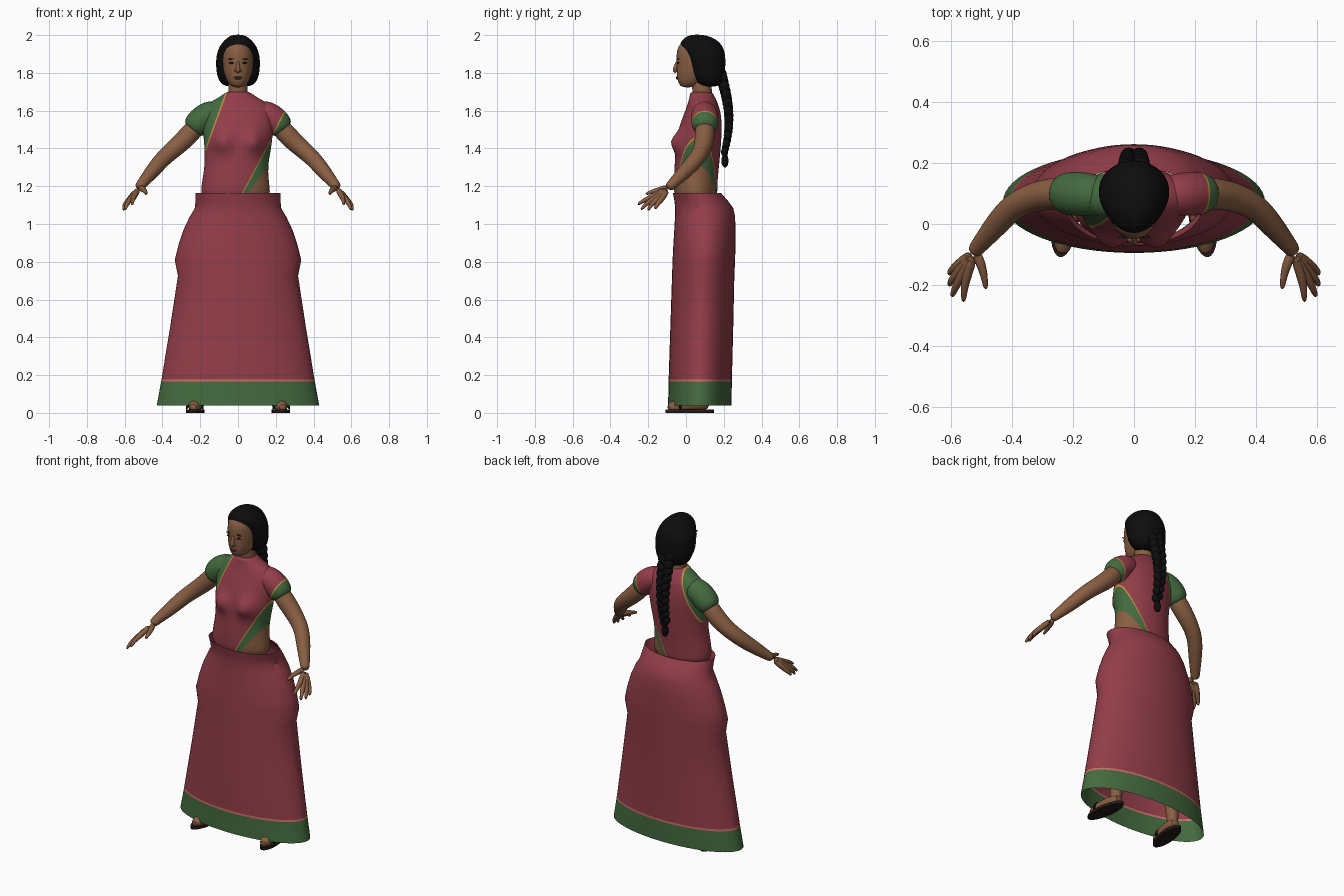
import bpy
import bmesh
from math import sin, cos, pi, exp
from mathutils import Vector, Matrix

cube = bpy.data.objects.get("Cube")
if cube:
    bpy.data.objects.remove(cube)


def material(name, r, g, b):
    m = bpy.data.materials.new(name)
    m.use_nodes = True
    m.diffuse_color = (r, g, b, 1)
    m.node_tree.nodes["Principled BSDF"].inputs["Base Color"].default_value = (r, g, b, 1)
    return m


red = material("sari red", .29, .047, .067)
green = material("border green", .058, .145, .05)
skin = material("skin brown", .25, .112, .055)
black = material("hair black", .004, .004, .004)
gold = material("gold trim", .5, .27, .05)
pink = material("pink trim", .6, .16, .13)
lip = material("lip brown", .17, .06, .04)
sole = material("sandal brown", .02, .01, .01)
CLOTH = (red, green, gold, skin, pink)
RED, GREEN, GOLD, SKIN, PINK = range(len(CLOTH))


def finish(name, bm, mats, levels=0):
    bmesh.ops.recalc_face_normals(bm, faces=bm.faces[:])
    mesh = bpy.data.meshes.new(name)
    bm.to_mesh(mesh)
    bm.free()
    obj = bpy.data.objects.new(name, mesh)
    bpy.context.collection.objects.link(obj)
    for m in mats:
        mesh.materials.append(m)
    bpy.ops.object.select_all(action='DESELECT')
    obj.select_set(True)
    bpy.context.view_layer.objects.active = obj
    if levels:
        mod = obj.modifiers.new("smooth", 'SUBSURF')
        mod.levels = levels
        bpy.ops.object.convert(target='MESH')
    bpy.ops.object.shade_smooth_by_angle()
    return obj


def skin_sections(name, sections, mats, levels, cap=True):
    bm = bmesh.new()
    loops = [[bm.verts.new(p) for p in s] for s in sections]
    n = len(loops[0])
    for a, b in zip(loops, loops[1:]):
        for i in range(n):
            j = (i + 1) % n
            bm.faces.new((a[i], a[j], b[j], b[i]))
    if cap:
        bm.faces.new(loops[0])
        bm.faces.new(loops[-1])
    return finish(name, bm, mats, levels)


def loft(name, rings, mats, segs=24, levels=2, cap=True):
    """Rings are (z, half width, front y, back y, centre x)."""
    sections = []
    for z, rx, front, back, cx in rings:
        mid, ry = (front + back) / 2, (back - front) / 2
        turns = [2 * pi * i / segs for i in range(segs)]
        sections.append([Vector((cx + rx * cos(a), mid + ry * sin(a), z)) for a in turns])
    return skin_sections(name, sections, mats, levels, cap)


def tube(name, path, radii, mats, side=1, segs=12, levels=1):
    """Round tube along a path; side -1 mirrors it to the right."""
    pts = [Vector((x * side, y, z)) for x, y, z in path]
    frame, last, sections = None, None, []
    for i, p in enumerate(pts):
        t = (pts[min(i + 1, len(pts) - 1)] - pts[max(i - 1, 0)]).normalized()
        frame = last.rotation_difference(t) @ frame if last else t.to_track_quat('Z', 'Y')
        last = t
        turns = [2 * pi * k / segs for k in range(segs)]
        sections.append([p + frame @ Vector((cos(a), sin(a), 0)) * radii[i] for a in turns])
    return skin_sections(name, sections, mats, levels)


def blobs(name, items, mat):
    """Ellipsoids given as (location, scale, roll about y)."""
    bm = bmesh.new()
    for loc, scale, roll in items:
        m = Matrix.Translation(loc) @ Matrix.Rotation(roll, 4, 'Y') @ Matrix.Diagonal((*scale, 1))
        bmesh.ops.create_uvsphere(bm, u_segments=16, v_segments=10, radius=1, matrix=m)
    return finish(name, bm, [mat])


def paint(obj, cuts, rule):
    """Cut along (x, z, slope) lines, slope None being level, then colour faces."""
    bm = bmesh.new()
    bm.from_mesh(obj.data)
    for x, z, slope in cuts:
        normal = (0, 0, 1) if slope is None else (1, 0, -slope)
        bmesh.ops.bisect_plane(bm, geom=bm.verts[:] + bm.edges[:] + bm.faces[:],
                               plane_co=(x, 0, z), plane_no=normal)
    for f in bm.faces:
        c = f.calc_center_median()
        f.material_index = rule(c.x, c.z)
    bm.to_mesh(obj.data)
    bm.free()


def beyond(line, x, z):
    return x - line[0] - line[2] * (z - line[1])


# Skirt with coloured hem
skirt = loft("skirt", [
    (.04, .43, -.095, .24, 0), (.165, .407, -.092, .243, 0), (.177, .405, -.092, .243, 0),
    (.45, .36, -.083, .25, 0), (.725, .318, -.074, .256, 0), (.81, .335, -.071, .26, 0),
    (.89, .315, -.067, .262, 0), (.97, .288, -.062, .262, 0), (1.04, .255, -.058, .26, 0),
    (1.085, .228, -.057, .25, 0), (1.125, .225, -.062, .22, 0), (1.165, .225, -.07, .185, 0),
], CLOTH, segs=64, levels=0, cap=False)
paint(skirt, [], lambda x, z: GREEN if z < .165 else PINK if z < .177 else RED)

# Torso with blouse, bare waist and diagonal drape
torso = loft("torso", [
    (1.1, .19, -.06, .17, -.01), (1.2, .183, -.067, .165, -.015), (1.3, .167, -.062, .175, -.01),
    (1.4, .178, -.056, .185, 0), (1.48, .186, -.045, .19, 0), (1.55, .192, -.025, .19, 0),
    (1.61, .19, 0, .18, 0), (1.65, .145, .012, .165, 0), (1.675, .09, .02, .15, 0),
    (1.705, .062, .02, .14, 0),
], CLOTH)
for v in torso.data.vertices:
    if v.co.y < .06:
        d = (abs(v.co.x) - .085) ** 2 + (v.co.z - 1.435) ** 2
        v.co.y -= .042 * exp(-d / .055 ** 2)
neck_edge = (-.06, 1.69, .362)
drape_edge = (.03, 1.18, .53)
drape_gold = (.036, 1.18, .53)
waist_edge = (.065, 1.18, .75)
neck_gold = (-.068, 1.69, .362)
blouse_hem, armpit = (0, 1.36, None), (0, 1.39, None)


def torso_rule(x, z):
    if z > armpit[1] and beyond(neck_edge, x, z) < 0:
        return GREEN if beyond(neck_gold, x, z) < 0 else GOLD
    if beyond(drape_edge, x, z) > 0:
        if beyond(drape_gold, x, z) < 0:
            return GOLD
        if beyond(waist_edge, x, z) > 0 and z < blouse_hem[1]:
            return SKIN
        return GREEN
    return RED


paint(torso, [neck_edge, neck_gold, drape_edge, drape_gold, waist_edge, blouse_hem, armpit], torso_rule)

# Neck and head
tube("neck", [(0, .09, 1.64), (0, .085, 1.72), (0, .075, 1.8)], [.056, .053, .055], [skin], levels=2)
loft("head", [
    (1.722, .03, -.025, .04, 0), (1.75, .056, -.043, .1, 0), (1.79, .073, -.05, .14, 0),
    (1.83, .081, -.05, .16, 0), (1.87, .085, -.051, .17, 0), (1.92, .082, -.051, .17, 0),
    (1.955, .066, -.032, .15, 0), (1.98, .03, .01, .11, 0),
], [skin])
tube("nose", [(0, -.044, 1.865), (0, -.054, 1.835), (0, -.061, 1.815), (0, -.05, 1.802)],
     [.007, .01, .014, .011], [skin], levels=2)
blobs("nostrils", [((s * .011, -.053, 1.811), (.009, .009, .007), 0) for s in (1, -1)], skin)
blobs("lips", [((0, -.047, 1.777), (.024, .007, .004), 0), ((0, -.046, 1.77), (.02, .007, .005), 0)], lip)
blobs("eyes", [((s * .034, -.041, 1.853), (.014, .005, .005), 0) for s in (1, -1)], sole)
blobs("eyebrows", [((s * .036, -.042, 1.874), (.018, .005, .003), s * .1) for s in (1, -1)], sole)

# Hair cap and braid
loft("hair", [
    (1.725, .07, .075, .17, 0), (1.755, .102, .045, .2, 0), (1.8, .115, .018, .207, 0),
    (1.85, .118, .003, .21, 0), (1.9, .115, -.014, .209, 0), (1.95, .095, -.04, .193, 0),
    (1.985, .06, -.012, .15, 0), (2.003, .028, .025, .09, 0),
], [black])
plaits = []
for i in range(20):
    t, s = i / 19, 1 if i % 2 else -1
    size = 1.15 - .45 * t
    place = (s * .019 * size, .185 + .042 * sin(pi * .85 * t), 1.79 - .41 * t)
    plaits.append((place, (.026 * size, .027 * size, .036 * size), s * .5))
plaits.append(((0, .207, 1.375), (.014, .014, .03), 0))
plaits.append(((0, .206, 1.335), (.02, .019, .036), 0))
blobs("braid", plaits, black)

# Arms, hands, legs and feet on both sides
fingers = {
    "index": [(.552, -.178, 1.143), (.558, -.222, 1.128), (.56, -.258, 1.1)],
    "middle": [(.568, -.172, 1.13), (.59, -.216, 1.105), (.598, -.24, 1.072)],
    "ring": [(.579, -.158, 1.122), (.602, -.188, 1.1), (.607, -.203, 1.068)],
    "little": [(.583, -.138, 1.12), (.603, -.155, 1.1), (.607, -.165, 1.078)],
    "thumb": [(.5, -.135, 1.182), (.49, -.18, 1.172), (.486, -.216, 1.157)],
}
shoulder_line, shoulder_gold = (.195, 1.5, .5), (.203, 1.5, .5)


def shoulder_rule(x, z):
    if beyond(shoulder_line, x, z) < 0 and z > 1.48:
        return RED
    return GOLD if beyond(shoulder_gold, x, z) < 0 else GREEN


for s, side in ((1, "left"), (-1, "right")):
    sleeve = tube(side + "_sleeve", [(.09, .095, 1.595), (.15, .097, 1.585), (.2, .1, 1.55), (.25, .1, 1.488)],
                  [.06, .072, .074, .066], CLOTH, s, segs=20, levels=2)
    if s > 0:
        paint(sleeve, [shoulder_line, shoulder_gold], shoulder_rule)
    else:
        paint(sleeve, [], lambda x, z: GREEN)
    tube(side + "_arm", [(.2, .1, 1.54), (.27, .1, 1.46), (.335, .088, 1.4), (.4, .058, 1.345),
                         (.45, 0, 1.283), (.51, -.072, 1.212), (.528, -.095, 1.19)],
         [.055, .055, .049, .045, .042, .028, .026], [skin], s, levels=2)
    for finger, joints in fingers.items():
        base = Vector((.522, -.088, 1.195)).lerp(Vector(joints[0]), .15)
        tube(side + "_" + finger + "_finger", [base] + joints, [.02, .017, .012, .008], [skin], s, segs=8)
    tube(side + "_leg", [(.21, .09, .035), (.205, .09, .12), (.18, .09, .35), (.15, .09, .55), (.11, .09, 1)],
         [.036, .036, .055, .06, .085], [skin], s)
    tube(side + "_foot", [(.206, .125, .042), (.21, .08, .05), (.222, 0, .046), (.232, -.06, .034), (.238, -.1, .028)],
         [.026, .036, .038, .036, .018], [skin], s)
    tube(side + "_sandal_strap", [(.184, -.03, .015), (.195, -.03, .06), (.228, -.035, .084),
                                  (.262, -.03, .06), (.273, -.03, .015)], [.008] * 5, [black], s, segs=8)
    bm = bmesh.new()
    slab = (Matrix.Translation((s * .226, .02, .0085)) @ Matrix.Rotation(s * .13, 4, 'Z')
            @ Matrix.Diagonal((.046, .13, .017, 1)))
    bmesh.ops.create_cone(bm, cap_ends=True, segments=28, radius1=1, radius2=1, depth=1, matrix=slab)
    finish(side + "_sandal_sole", bm, [sole])
